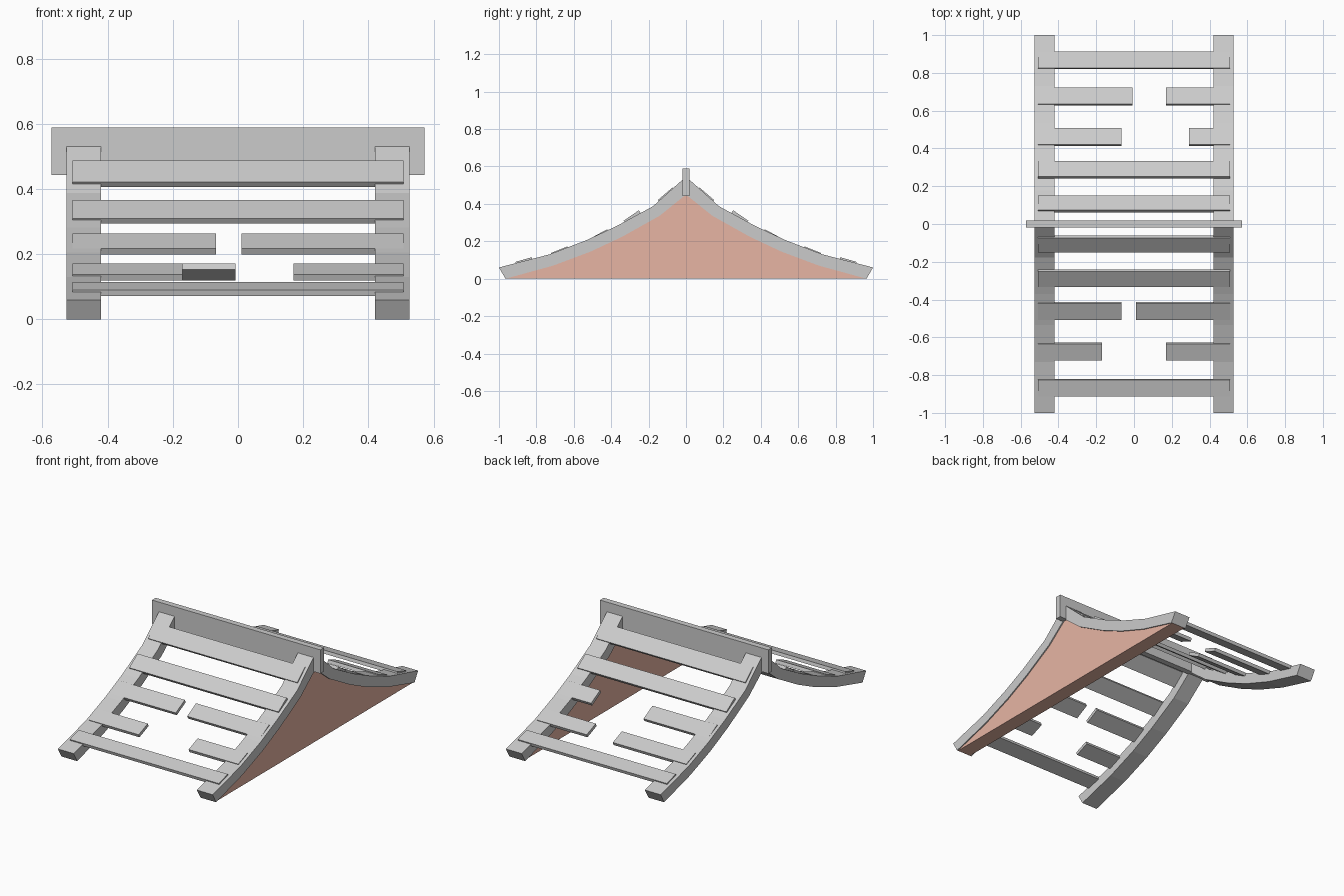
import bpy, bmesh

if "Cube" in bpy.data.objects:
    bpy.data.objects.remove(bpy.data.objects["Cube"])


def prism(name, profile, x0, x1):
    """Extrude a (y, z) outline from x0 to x1."""
    bm = bmesh.new()
    face = bm.faces.new([bm.verts.new((x0, y, z)) for y, z in profile])
    ext = bmesh.ops.extrude_face_region(bm, geom=[face])
    moved = [g for g in ext["geom"] if isinstance(g, bmesh.types.BMVert)]
    bmesh.ops.translate(bm, verts=moved, vec=(x1 - x0, 0, 0))
    if not any(len(f.verts) == len(profile) and f.calc_center_median().x < x0 + 1e-5 for f in bm.faces):
        bm.faces.new([v for v in bm.verts if v not in moved])
    bmesh.ops.recalc_face_normals(bm, faces=bm.faces[:])
    mesh = bpy.data.meshes.new(name)
    bm.to_mesh(mesh)
    bm.free()
    obj = bpy.data.objects.new(name, mesh)
    bpy.context.collection.objects.link(obj)
    return obj


# Half curves of the sagging roof, from eave to ridge
under = [(0.965, 0.0), (0.71, 0.07), (0.51, 0.145), (0.34, 0.225), (0.14, 0.337), (0, 0.45)]
over = [(1.0, 0.06), (0.73, 0.13), (0.535, 0.205), (0.37, 0.282), (0.177, 0.387), (0, 0.546)]


def arch(half):
    return [(-y, z) for y, z in half] + half[-2::-1]


# Curved rafters
for side, x0 in (("left", -0.527), ("right", 0.42)):
    prism(side + "_rafter", arch(over) + arch(under)[::-1], x0, x0 + 0.107)

# Gable wall under the right rafter
wall = prism("gable_wall", arch(under), 0.43, 0.52)
brown = bpy.data.materials.new("brown_wall")
brown.diffuse_color = (0.8, 0.46, 0.37, 1)
brown.use_nodes = True
brown.node_tree.nodes["Principled BSDF"].inputs["Base Color"].default_value = brown.diffuse_color
wall.data.materials.append(brown)

# Ridge board
prism("ridge_board", [(-0.018, 0.443), (0.018, 0.443), (0.018, 0.589), (-0.018, 0.589)], -0.573, 0.573)

# Roof slats: upper edge y, z and lower edge y, z, then the front and back gaps
W = 0.508
slats = [
    (0.825, 0.115, 0.912, 0.090, None, None),
    (0.635, 0.172, 0.723, 0.137, (-0.17, 0.17), (-0.008, 0.17)),
    (0.422, 0.264, 0.509, 0.217, (-0.067, 0.01), (-0.067, 0.29)),
    (0.252, 0.366, 0.333, 0.310, None, None),
    (0.073, 0.487, 0.150, 0.421, None, None),
]
T = 0.02
for i, (ya, za, yb, zb, front_gap, back_gap) in enumerate(slats):
    length = ((yb - ya) ** 2 + (zb - za) ** 2) ** 0.5
    ny, nz = T * (za - zb) / length, T * (yb - ya) / length
    box = [(ya, za), (yb, zb), (yb - ny, zb - nz), (ya - ny, za - nz)]
    for name, s, gap in (("front", -1, front_gap), ("back", 1, back_gap)):
        pieces = [(-W, gap[0]), (gap[1], W)] if gap else [(-W, W)]
        for k, (x0, x1) in enumerate(pieces):
            prism(f"{name}_slat_{i + 1}_{k + 1}", [(s * y, z) for y, z in box], x0, x1)
